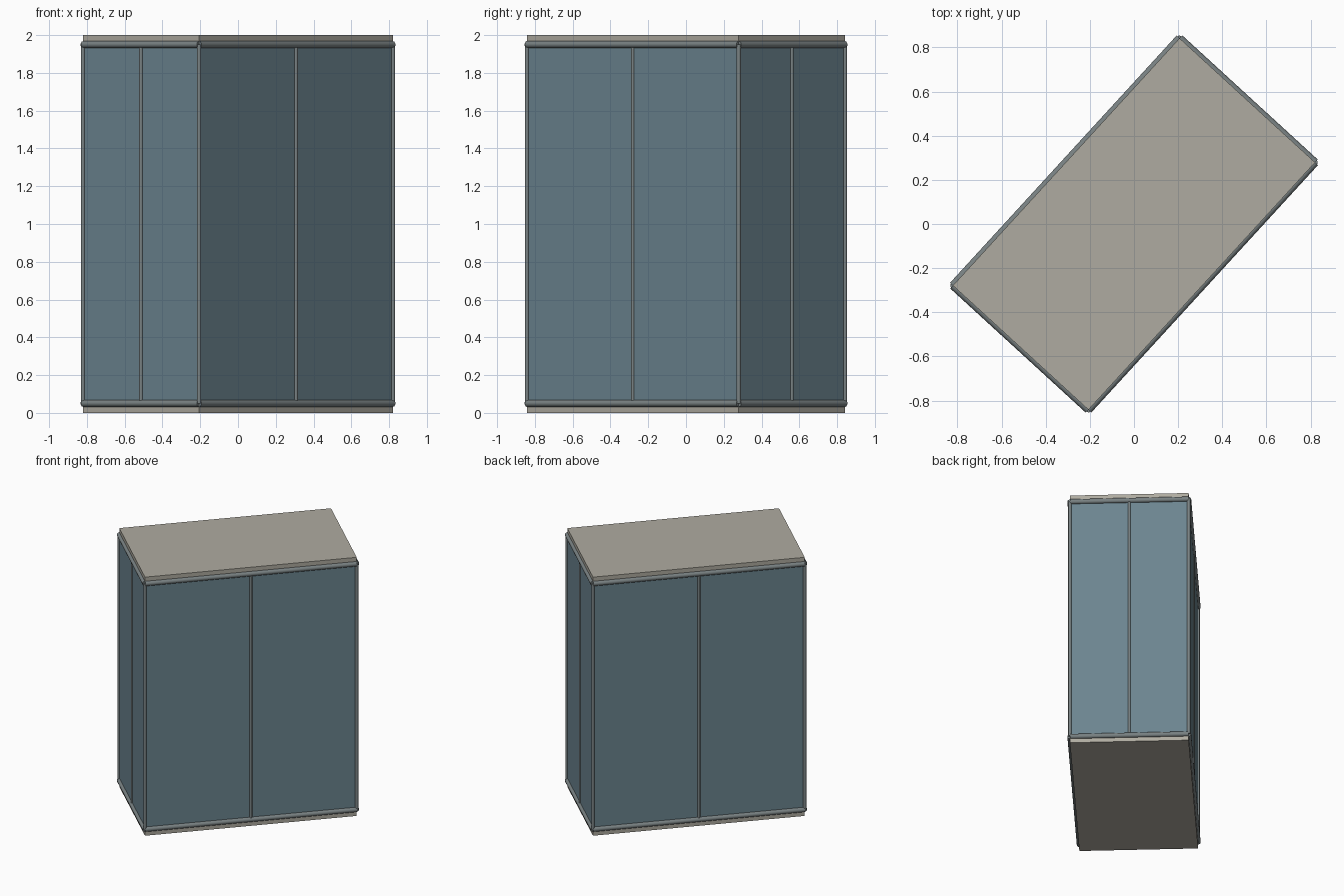
import bpy
from math import radians, pi
from mathutils import Matrix, Vector

if "Cube" in bpy.data.objects:
    bpy.data.objects.remove(bpy.data.objects["Cube"])

W, D, H = 1.52, 0.833, 2.0      # length, depth, height of the cabin
SLAB = 0.05                     # floor and roof thickness
TURN = Matrix.Rotation(radians(47.5), 4, 'Z')


def material(name, color):
    m = bpy.data.materials.new(name)
    m.diffuse_color = (*color, 1)
    m.use_nodes = True
    m.node_tree.nodes["Principled BSDF"].inputs["Base Color"].default_value = m.diffuse_color
    return m


stone = material("stone", (0.43, 0.41, 0.355))
glass = material("glass", (0.15, 0.235, 0.28))
metal = material("metal", (0.19, 0.22, 0.225))


def box(name, z0, z1, mat):
    bpy.ops.mesh.primitive_cube_add(size=1)
    ob = bpy.context.object
    ob.name = name
    ob.data.transform(TURN @ Matrix.Translation((0, 0, (z0 + z1) / 2))
                      @ Matrix.Diagonal((W, D, z1 - z0, 1)))
    ob.data.materials.append(mat)


def rod(name, a, b, r):
    a, b = Vector(a), Vector(b)
    bpy.ops.mesh.primitive_cylinder_add(vertices=12, radius=r, depth=(b - a).length)
    ob = bpy.context.object
    ob.name = name
    spin = (b - a).to_track_quat('Z', 'Y').to_matrix().to_4x4()
    ob.data.transform(TURN @ Matrix.Translation((a + b) / 2) @ spin)
    ob.data.materials.append(metal)
    bpy.ops.object.shade_smooth_by_angle(angle=radians(40))


# Floor, glazed body and roof
box("floor_slab", 0, SLAB, stone)
box("glass_walls", SLAB, H - SLAB, glass)
box("roof_slab", H - SLAB, H, stone)

# Horizontal rails around the bottom and top
x, y = W / 2, D / 2
for level, z in (("bottom", SLAB), ("top", H - SLAB)):
    for s in (-1, 1):
        rod(f"{level}_long_rail", (-x, s * y, z), (x, s * y, z), 0.018)
        rod(f"{level}_short_rail", (s * x, -y, z), (s * x, y, z), 0.018)

# Corner posts and one mullion in the middle of each wall
for i in (-1, 0, 1):
    for j in (-1, 0, 1):
        if i or j:
            corner = i and j
            rod("corner_post" if corner else "mullion",
                (i * x, j * y, SLAB), (i * x, j * y, H - SLAB),
                0.012 if corner else 0.01)
